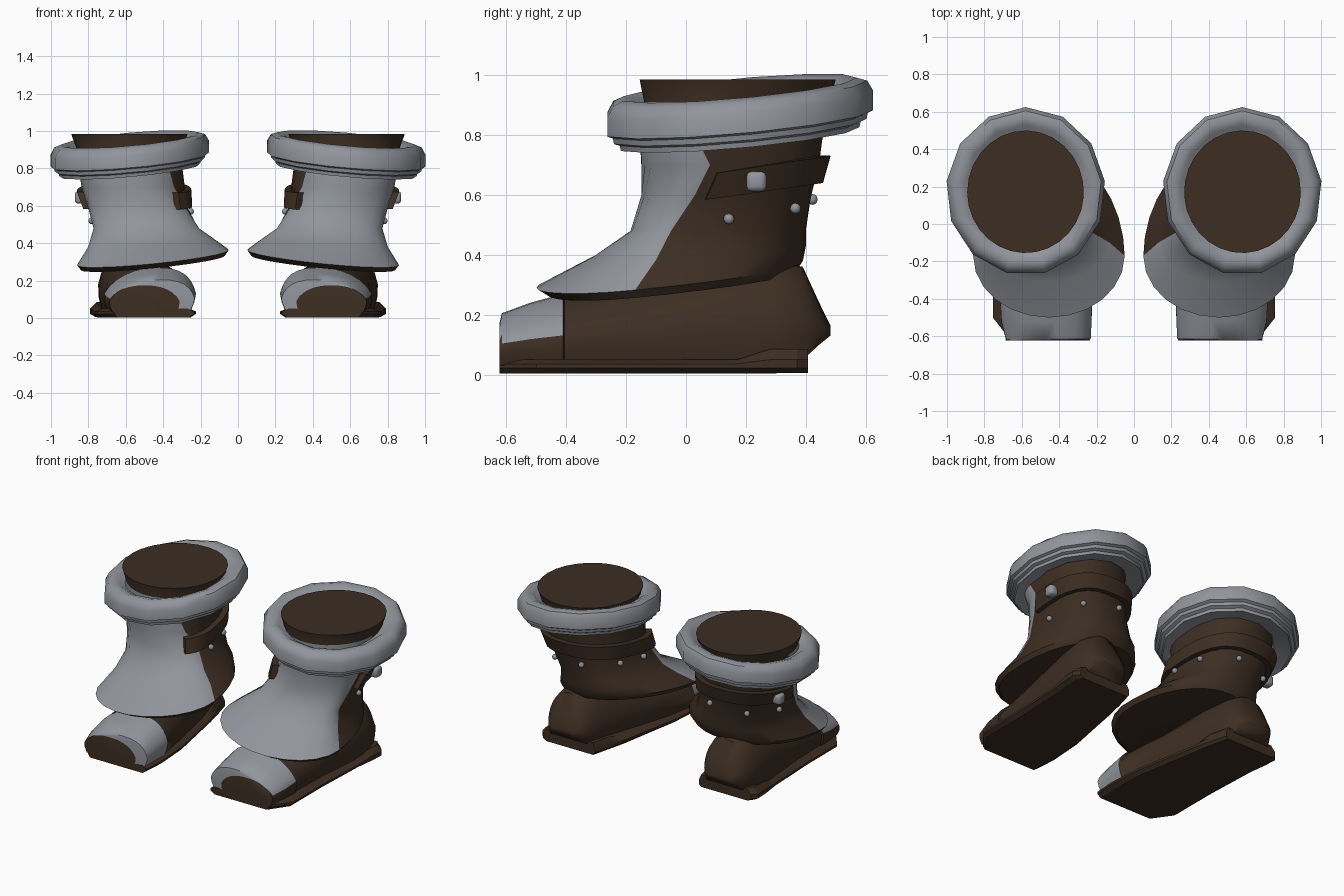
import bpy, bmesh, math
from mathutils import Vector

if "Cube" in bpy.data.objects:
    bpy.data.objects.remove(bpy.data.objects["Cube"])


def material(name, rgb):
    m = bpy.data.materials.new(name)
    m.diffuse_color = (*rgb, 1)
    m.use_nodes = True
    m.node_tree.nodes["Principled BSDF"].inputs["Base Color"].default_value = m.diffuse_color
    return m


BROWN = material("dark brown leather", (0.046, 0.027, 0.016))
GREY = material("steel grey", (0.285, 0.30, 0.33))


def finish(name, bm, rule=None, base=0, angle=40):
    """Make an object, colour its faces by a rule and mirror it to the other boot."""
    bmesh.ops.recalc_face_normals(bm, faces=bm.faces[:])
    me = bpy.data.meshes.new(name)
    bm.to_mesh(me)
    bm.free()
    me.materials.append(BROWN)
    me.materials.append(GREY)
    for p in me.polygons:
        p.material_index = int(rule(p.center)) if rule else base if p.material_index == 0 else 1
    ob = bpy.data.objects.new(name, me)
    bpy.context.collection.objects.link(ob)
    bpy.ops.object.select_all(action='DESELECT')
    ob.select_set(True)
    bpy.context.view_layer.objects.active = ob
    bpy.ops.object.shade_smooth_by_angle(angle=math.radians(angle))
    ob.modifiers.new("other_boot", 'MIRROR').use_axis = (True, False, False)
    return ob


def loft(rings, closed_ends=True, cyclic=False, face_rule=None):
    """Skin a list of closed rings that have equal point counts."""
    bm = bmesh.new()
    vs = [[bm.verts.new(p) for p in r] for r in rings]
    n, m = len(rings[0]), len(rings)
    for i in range(m if cyclic else m - 1):
        a, b = vs[i], vs[(i + 1) % m]
        for j in range(n):
            k = (j + 1) % n
            f = bm.faces.new((a[j], a[k], b[k], b[j]))
            if face_rule and face_rule(i, j):
                f.material_index = 1
    if closed_ends and not cyclic:
        bm.faces.new(vs[0])
        bm.faces.new(vs[-1])
    return bm


# Shaft stations: z, centre x, half width, centre y, front reach, back reach,
# x tilt, y tilt, angle of the guard's inner border, back squareness inner and outer
SHAFT = [
    (0.295, 0.455, 0.385, -0.17, 0.29, 0.54, -0.10, 0.10, 90, 1.05, 0.9),
    (0.323, 0.455, 0.405, -0.17, 0.33, 0.56, -0.10, 0.10, 90, 1.05, 0.9),
    (0.40, 0.465, 0.335, -0.10, 0.21, 0.50, -0.06, 0.05, 90, 0.9, 0.8),
    (0.48, 0.49, 0.282, -0.05, 0.135, 0.45, 0, 0, 88, 0.8, 0.75),
    (0.60, 0.54, 0.264, 0.03, 0.18, 0.39, 0, 0, 76, 0.78, 0.75),
    (0.70, 0.56, 0.276, 0.08, 0.23, 0.365, 0, 0, 52, 0.82, 0.8),
    (0.80, 0.575, 0.278, 0.03, 0.185, 0.43, 0, 0, 48, 0.85, 0.85),
    (0.91, 0.58, 0.285, 0.17, 0.31, 0.31, 0, 0, 60, 1, 1),
    (0.985, 0.58, 0.312, 0.17, 0.325, 0.33, 0, 0, 60, 1, 1),
]


def shaft_point(key, deg, grow=0.0):
    z, cx, rx, cy, fr, bk, tx, ty = key[:8]
    s, c = math.sin(math.radians(deg)), math.cos(math.radians(deg))
    e = 1 if c > 0 else key[9] if s < 0 else key[10]
    dx = (rx + grow) * math.copysign(abs(s) ** e, s)
    dy = -((fr if c > 0 else bk) + grow) * math.copysign(abs(c) ** e, c)
    return Vector((cx + dx, cy + dy, z + tx * dx + ty * (cy + dy + 0.17)))


def shaft_at(z):
    """Interpolated station at a height."""
    for a, b in zip(SHAFT, SHAFT[1:]):
        if a[0] <= z <= b[0]:
            t = (z - a[0]) / (b[0] - a[0])
            return [p + (q - p) * t for p, q in zip(a, b)]


def shaft_ring(key):
    """Twelve steps across the guard, sixteen round the back."""
    b = key[8]
    angles = [-b + (90 + b) * j / 12 for j in range(12)]
    angles += [90 + (270 - b) * j / 16 for j in range(16)]
    return [shaft_point(key, d) for d in angles]


# Shaft with a flared grey front guard and brown back
finish("shaft_and_front_guard", loft(
    [shaft_ring(k) for k in SHAFT], face_rule=lambda i, j: 1 <= i <= 6 and j < 12))

# Strap round the back of the shaft
strap = []
for i in range(25):
    t = i / 24
    deg = 93 + (310 - 93) * t
    section = []
    for dz, grow in ((-0.045, -0.02), (-0.045, 0.028), (0.045, 0.034), (0.045, -0.02)):
        y = shaft_point(shaft_at(0.65), deg).y
        z = 0.622 + 0.165 * (y - 0.05) + 0.04 * max(0, t - 0.4) + dz
        p = shaft_point(shaft_at(z), deg, grow)
        section.append((p.x, p.y, z))
    strap.append(section)
finish("strap", loft(strap))

# Cuff: a stepped profile swept round a tilted oval
CUFF = [(-0.19, 0.02), (-0.115, 0.038), (-0.095, 0.055), (-0.055, 0.068), (-0.02, 0.055),
        (0, 0.02), (0, -0.045), (-0.018, -0.053), (-0.022, -0.072), (-0.042, -0.08),
        (-0.046, -0.098), (-0.15, -0.075)]
cuff = []
for i in range(13):
    a = math.tau * i / 13 + math.pi / 2
    section = []
    for dr, dz in CUFF:
        x, y = (0.426 + dr) * math.cos(a), (0.45 + dr) * math.sin(a)
        section.append((0.579 + x, 0.175 + y, 0.888 + dz + 0.09 * y - 0.09 * x))
    cuff.append(section)
finish("cuff", loft(cuff, cyclic=True), base=1)

# Foot: sections from toe to heel as y, centre x, half width, bottom, top
FOOT = [(-0.622, 0.50, 0.195, 0.03, 0.175), (-0.615, 0.465, 0.235, 0.03, 0.205),
        (-0.52, 0.475, 0.25, 0.03, 0.24), (-0.41, 0.477, 0.255, 0.03, 0.27),
        (-0.405, 0.477, 0.245, 0.03, 0.262), (-0.15, 0.50, 0.225, 0.03, 0.31),
        (0.15, 0.545, 0.205, 0.03, 0.37), (0.30, 0.565, 0.19, 0.035, 0.38),
        (0.39, 0.57, 0.165, 0.05, 0.36), (0.445, 0.57, 0.13, 0.10, 0.24),
        (0.482, 0.57, 0.08, 0.13, 0.165)]
foot = []
for y, cx, hw, zb, zt in FOOT:
    section = []
    for i in range(17):
        a = math.pi * i / 16
        c, s = math.cos(a), math.sin(a)
        # sides bulge out above the sole, the toe leans inwards at the top
        w = hw * (0.87 + 0.16 * min(1, 3 * s))
        lean = 0.05 * s * s if -0.62 < y < -0.3 else 0
        section.append((cx - lean + w * math.copysign(abs(c) ** 0.85, c), y,
                        zb + (zt - zb) * s ** 0.9))
    foot.append(section)


def toe_cap(c):
    if c.y > -0.408 or c.y < -0.62:
        return False
    return c.z > (0.045 if c.x < 0.42 else 0.115 + 0.15 * (c.y + 0.6))


finish("foot_and_toe_cap", loft(foot), toe_cap, angle=50)

# Sole with a raised edge at the heel
outline = [(0.235, -0.622), (0.66, -0.622), (0.755, -0.5), (0.755, -0.2), (0.77, 0.17),
           (0.785, 0.28), (0.79, 0.37), (0.76, 0.408), (0.38, 0.408), (0.345, 0.28),
           (0.32, 0.17), (0.24, -0.25), (0.225, -0.48)]


def sole_ring(scale, z, heel_z):
    return [(0.51 + (x - 0.51) * scale, y, heel_z if y > 0.2 else z) for x, y in outline]


finish("sole", loft([sole_ring(0.9, 0.003, 0.006), sole_ring(1, 0.022, 0.022),
                     sole_ring(1, 0.036, 0.05), sole_ring(0.88, 0.05, 0.085)]), angle=30)

# Buckle on the outer side of the strap
bm = bmesh.new()
bmesh.ops.create_cube(bm, size=1)
for v in bm.verts:
    v.co = Vector((0.842, 0.235, 0.645)) + Vector((v.co.x * 0.06, v.co.y * 0.066, v.co.z * 0.066))
bmesh.ops.bevel(bm, geom=bm.edges[:], offset=0.016, segments=2, affect='EDGES', profile=0.5)
finish("buckle", bm, base=1, angle=60)

# Small round studs below the strap
bm = bmesh.new()
for deg, z in ((106, 0.52), (146, 0.555), (189, 0.585), (238, 0.585), (264, 0.57)):
    p = shaft_point(shaft_at(z), deg, 0.008)
    made = bmesh.ops.create_uvsphere(bm, u_segments=10, v_segments=6, radius=0.018)
    bmesh.ops.translate(bm, verts=made["verts"], vec=p)
finish("studs", bm, base=1, angle=60)
